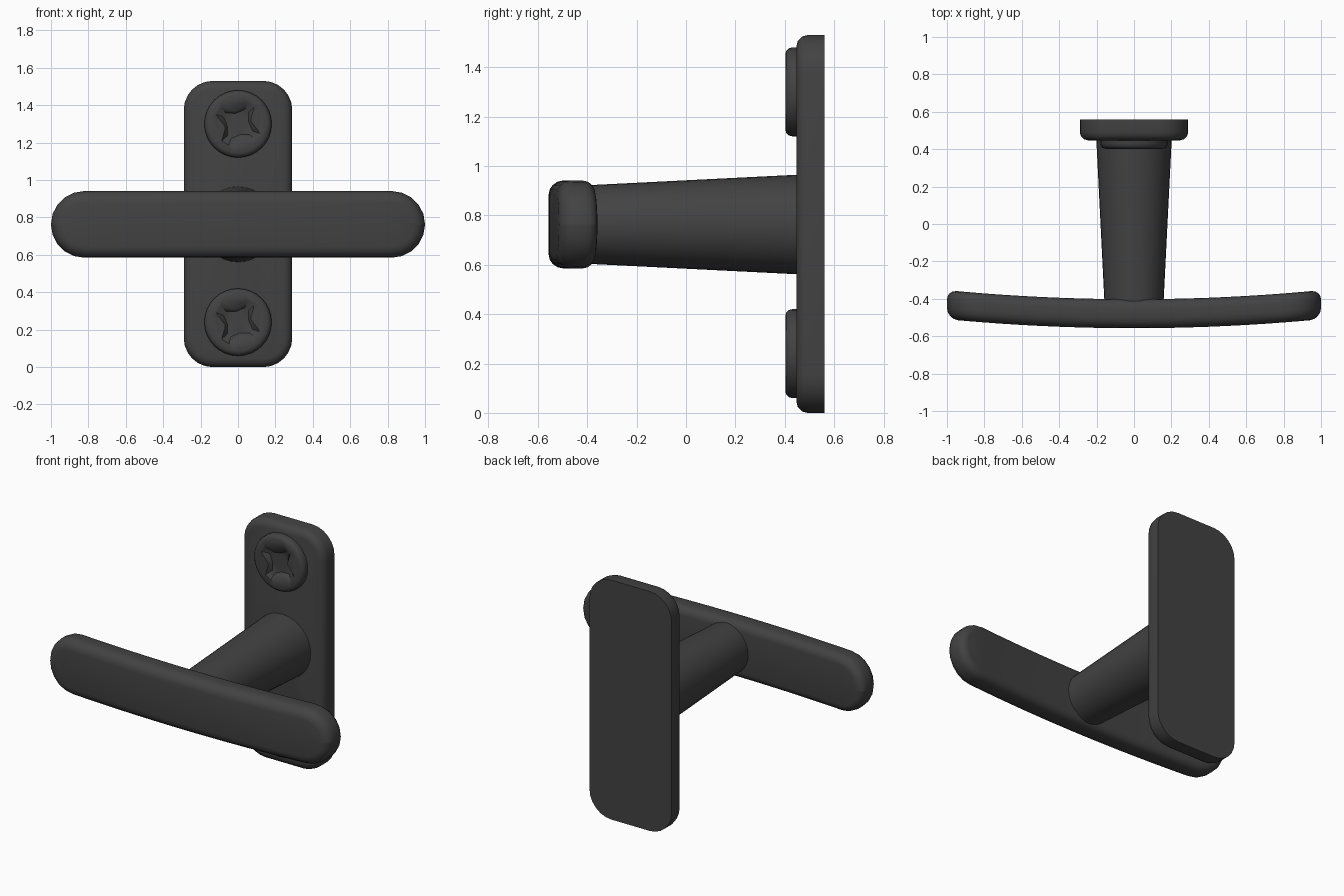
import bpy, bmesh
from math import sin, cos, pi, radians
from mathutils import Matrix

if "Cube" in bpy.data.objects:
    bpy.data.objects.remove(bpy.data.objects["Cube"])

dark = bpy.data.materials.new("dark_grey")
dark.diffuse_color = (0.055, 0.055, 0.055, 1)
dark.use_nodes = True
dark.node_tree.nodes["Principled BSDF"].inputs["Base Color"].default_value = dark.diffuse_color


def finish(bm, name, smooth=40):
    bmesh.ops.recalc_face_normals(bm, faces=bm.faces)
    me = bpy.data.meshes.new(name)
    bm.to_mesh(me)
    bm.free()
    ob = bpy.data.objects.new(name, me)
    bpy.context.collection.objects.link(ob)
    me.materials.append(dark)
    activate(ob)
    bpy.ops.object.shade_smooth_by_angle(angle=radians(smooth))
    return ob


def activate(ob):
    bpy.ops.object.select_all(action='DESELECT')
    ob.select_set(True)
    bpy.context.view_layer.objects.active = ob


def rounded_rect(hx, hz, r, n):
    pts = []
    for i, (sx, sz) in enumerate([(1, 1), (-1, 1), (-1, -1), (1, -1)]):
        for k in range(n + 1):
            a = (i + k / n) * pi / 2
            pts.append((sx * (hx - r) + r * cos(a), sz * (hz - r) + r * sin(a)))
    return pts


def slab(pts, cz, y0, y1, front, back=0, seg=3):
    """Outline in x-z, extruded along y, with rounded front / back rims."""
    bm = bmesh.new()
    f = bm.faces.new([bm.verts.new((x, y0, z + cz)) for x, z in pts])
    ext = bmesh.ops.extrude_face_region(bm, geom=[f], use_keep_orig=True)
    for v in ext["geom"]:
        if isinstance(v, bmesh.types.BMVert):
            v.co.y = y1
    bmesh.ops.remove_doubles(bm, verts=bm.verts, dist=1e-4)
    for y, w in ((y0, front), (y1, back)):
        if w:
            rim = [e for e in bm.edges if all(abs(v.co.y - y) < 1e-5 for v in e.verts)]
            bmesh.ops.bevel(bm, geom=rim, offset=w, segments=seg, profile=0.5, affect='EDGES')
    return bm


# wall plate
finish(slab(rounded_rect(0.29, 0.765, 0.155, 6), 0.765, 0.447, 0.56, 0.045), "wall_plate")

# tapered stem
CZ = 0.763
bm = bmesh.new()
bmesh.ops.create_cone(bm, cap_ends=True, segments=32, radius1=0.156, radius2=0.202, depth=0.92,
                      matrix=Matrix.Translation((0, 0.0, CZ)) @ Matrix.Rotation(-pi / 2, 4, 'X'))
finish(bm, "stem")

# crossbar: pill-shaped slab, sliced along x and bowed backwards at the ends
bm = slab(rounded_rect(1.0, 0.178, 0.1775, 5), CZ, -0.557, -0.402, 0.06, 0.05, 4)
for i in range(-8, 9):
    bmesh.ops.bisect_plane(bm, geom=bm.verts[:] + bm.edges[:] + bm.faces[:],
                           plane_co=(i * 0.1, 0, 0), plane_no=(1, 0, 0))
for v in bm.verts:
    v.co.y += 0.048 * v.co.x ** 2
finish(bm, "crossbar")

# screw head with a tapered cross recess
disc = [(0.18 * cos(2 * pi * i / 32), 0.18 * sin(2 * pi * i / 32)) for i in range(32)]
screw = finish(slab(disc, 0, 0.402, 0.46, 0.028), "upper_screw", 35)

bm = bmesh.new()
loops = []
for y, length, w, r in ((0.39, 0.14, 0.026, 0.075), (0.43, 0.085, 0.012, 0.058)):
    loop = []
    for k in range(4):
        a = radians(56 + 90 * k)
        for u, v in ((length, -w), (length, w), (r * cos(pi / 4), r * sin(pi / 4))):
            loop.append(bm.verts.new((u * cos(a) - v * sin(a), y, u * sin(a) + v * cos(a))))
    loops.append(loop)
    bm.faces.new(loop)
for i in range(12):
    j = (i + 1) % 12
    bm.faces.new((loops[0][i], loops[0][j], loops[1][j], loops[1][i]))
cutter = finish(bm, "recess_cutter")
cutter.hide_render = True

activate(screw)
mod = screw.modifiers.new("recess", 'BOOLEAN')
mod.operation = 'DIFFERENCE'
mod.solver = 'EXACT'
mod.object = cutter
bpy.ops.object.modifier_apply(modifier=mod.name)
bpy.data.objects.remove(cutter)

# place both screws
screw.location.z = 1.3
lower = screw.copy()
lower.name = "lower_screw"
lower.location.z = 0.24
bpy.context.collection.objects.link(lower)
